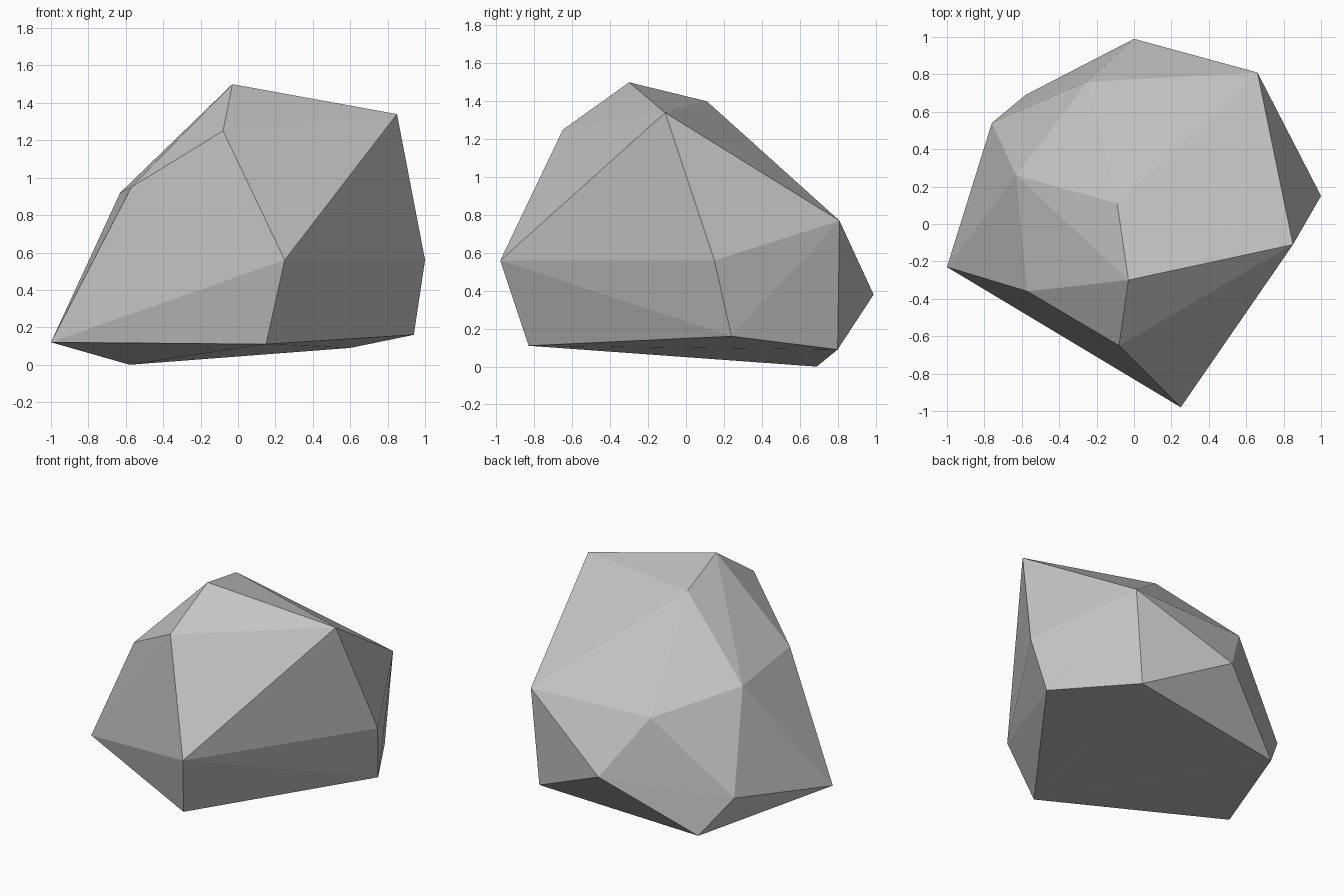
import bpy
import bmesh

if "Cube" in bpy.data.objects:
    bpy.data.objects.remove(bpy.data.objects["Cube"], do_unlink=True)

# Grey stone material
stone = bpy.data.materials.new("grey_stone")
stone.use_nodes = True
colour = (0.55, 0.55, 0.55, 1.0)
stone.diffuse_color = colour
stone.node_tree.nodes["Principled BSDF"].inputs["Base Color"].default_value = colour

# Corners of the boulder, from the top down
crown = [(-.03, -.30, 1.50), (-.09, .11, 1.40), (.85, -.11, 1.34), (-.08, -.65, 1.25)]
shoulder = [(-.57, -.36, .95), (-.63, .26, .92), (-.25, .76, .78), (.66, .81, .77)]
girdle = [(1.0, .15, .56), (.25, -.98, .56), (0, .99, .38), (-.76, .54, .26)]
base = [(.94, .24, .16), (-1.0, -.23, .12), (.15, -.83, .11), (.60, .80, .09), (-.58, .69, 0)]

# Wrap the corners in a faceted convex shell
bm = bmesh.new()
for corner in crown + shoulder + girdle + base:
    bm.verts.new(corner)
bmesh.ops.convex_hull(bm, input=bm.verts[:])
loose = [v for v in bm.verts if not v.link_faces]
bmesh.ops.delete(bm, geom=loose, context='VERTS')
bmesh.ops.recalc_face_normals(bm, faces=bm.faces[:])

mesh = bpy.data.meshes.new("boulder")
bm.to_mesh(mesh)
bm.free()
mesh.materials.append(stone)
boulder = bpy.data.objects.new("boulder", mesh)
bpy.context.collection.objects.link(boulder)
